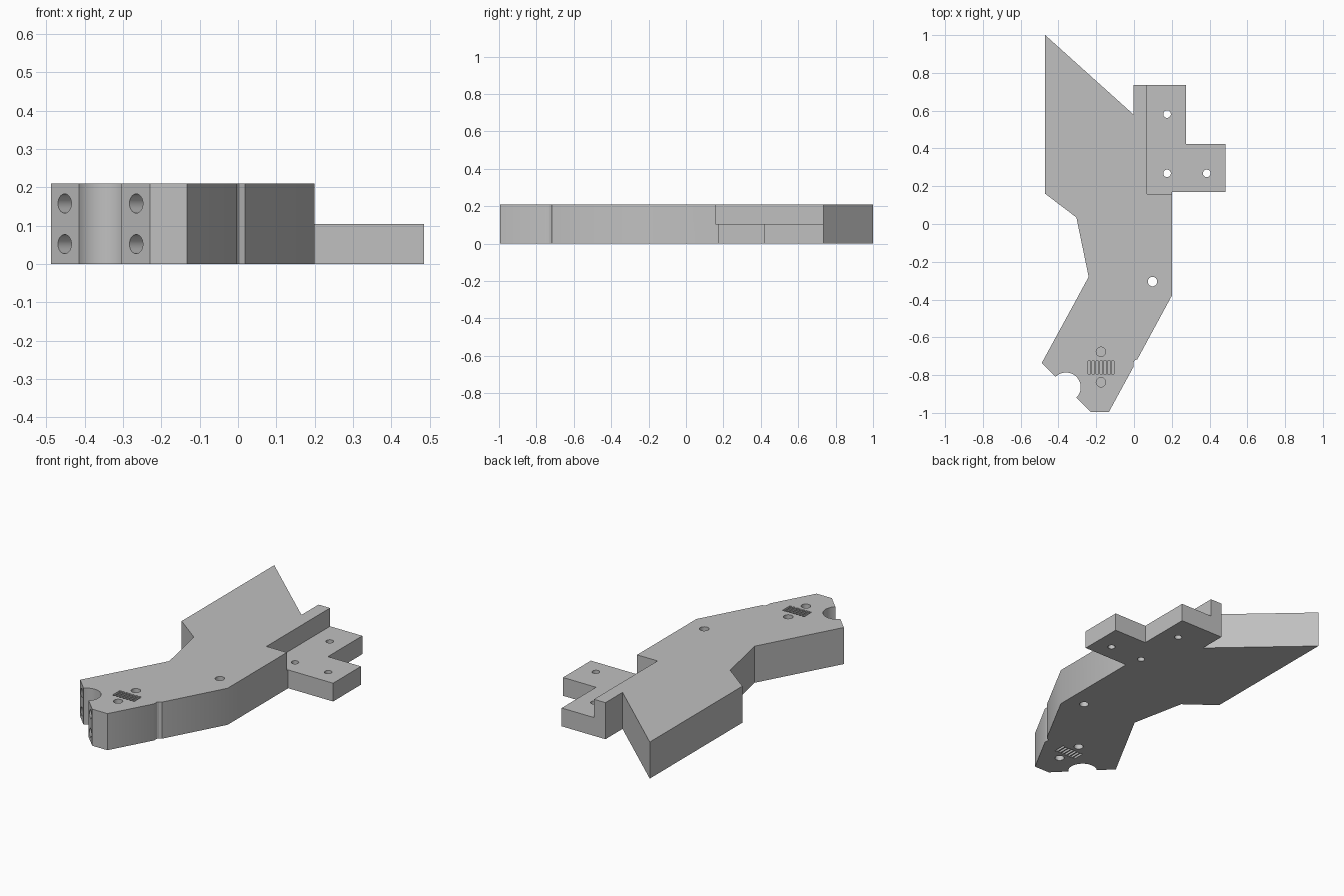
import bpy, bmesh, math
from mathutils import Vector, Matrix

if "Cube" in bpy.data.objects:
    bpy.data.objects.remove(bpy.data.objects["Cube"])

HEIGHT, LEDGE = 0.21, 0.105

grey = bpy.data.materials.new("plain_grey")
grey.use_nodes = True
colour = (0.53, 0.53, 0.53, 1)
grey.diffuse_color = colour
grey.node_tree.nodes["Principled BSDF"].inputs["Base Color"].default_value = colour


def make_object(name, bm):
    bmesh.ops.recalc_face_normals(bm, faces=bm.faces)
    mesh = bpy.data.meshes.new(name)
    bm.to_mesh(mesh)
    bm.free()
    mesh.materials.append(grey)
    obj = bpy.data.objects.new(name, mesh)
    bpy.context.collection.objects.link(obj)
    return obj


def extrude_outline(name, points, height):
    bm = bmesh.new()
    face = bm.faces.new([bm.verts.new((x, y, 0)) for x, y in points])
    grown = bmesh.ops.extrude_face_region(bm, geom=[face])["geom"]
    top = [v for v in grown if isinstance(v, bmesh.types.BMVert)]
    bmesh.ops.translate(bm, verts=top, vec=(0, 0, height))
    return make_object(name, bm)


cutters = []


def cut_box(low, high):
    low, high = Vector(low), Vector(high)
    bm = bmesh.new()
    place = Matrix.Translation((low + high) / 2) @ Matrix.Diagonal((high - low).to_4d())
    place[3][3] = 1
    bmesh.ops.create_cube(bm, size=1, matrix=place)
    cutters.append(make_object("box_cutter", bm))


def cut_hole(start, end, radius):
    start, end = Vector(start), Vector(end)
    turn = (end - start).to_track_quat("Z", "Y").to_matrix().to_4x4()
    bm = bmesh.new()
    bmesh.ops.create_cone(bm, cap_ends=True, segments=32, radius1=radius, radius2=radius,
                          depth=(end - start).length,
                          matrix=Matrix.Translation((start + end) / 2) @ turn)
    cutters.append(make_object("hole_cutter", bm))


# Half-round bay in the angled front end
bay = []
for i in range(25):
    a = math.radians(-45 + 180 * i / 24)
    bay.append((-0.36 + 0.078 * math.cos(a), -0.864 + 0.078 * math.sin(a)))

# Whole plan of the bracket, including the side plate
outline = [(-0.47, 1), (-0.47, 0.16), (-0.305, 0.035), (-0.24, -0.28), (-0.488, -0.735)]
outline += reversed(bay)
outline += [(-0.23, -0.995), (-0.133, -0.995), (-0.003, -0.757), (-0.003, -0.732),
            (0.004, -0.722), (0.018, -0.716), (0.2, -0.38), (0.2, 0.17),
            (0.485, 0.17), (0.485, 0.423), (0.275, 0.423), (0.275, 0.735),
            (-0.003, 0.735), (-0.003, 0.58)]
body = extrude_outline("bracket_body", outline, HEIGHT)

# Ledge that thins the side plate
cut_box((0.07, 0.158, LEDGE), (0.6, 0.9, 0.4))

# Screw holes through the plate and body
for x, y, r in [(0.175, 0.582, 0.02), (0.175, 0.268, 0.02),
                (0.385, 0.268, 0.02), (0.098, -0.305, 0.025)]:
    cut_hole((x, y, -0.1), (x, y, 0.4), r)

# Blind pin holes and a row of slots on both faces
for z, inner in [(-0.1, 0.06), (0.3, HEIGHT - 0.06)]:
    for y in (-0.677, -0.838):
        cut_hole((-0.175, y, z), (-0.175, y, inner), 0.025)
    for i in range(7):
        x = -0.243 + 0.0207 * i
        cut_box((x, -0.793, min(z, inner)), (x + 0.014, -0.725, max(z, inner)))

# Pairs of bolt holes in the angled end faces
inward = Vector((1, 1, 0)).normalized()
for x, y in [(-0.453, -0.772), (-0.265, -0.958)]:
    for z in (0.052, 0.158):
        mouth = Vector((x, y, z))
        cut_hole(mouth - inward * 0.05, mouth + inward * 0.1, 0.025)

# Apply the cuts and remove the helpers
bpy.context.view_layer.objects.active = body
body.select_set(True)
for cutter in cutters:
    cutter.hide_render = True
    cut = body.modifiers.new("cut", "BOOLEAN")
    cut.operation, cut.solver, cut.object = "DIFFERENCE", "EXACT", cutter
    bpy.ops.object.modifier_apply(modifier=cut.name)
    bpy.data.objects.remove(cutter)

bpy.ops.object.shade_smooth_by_angle(angle=math.radians(30))
